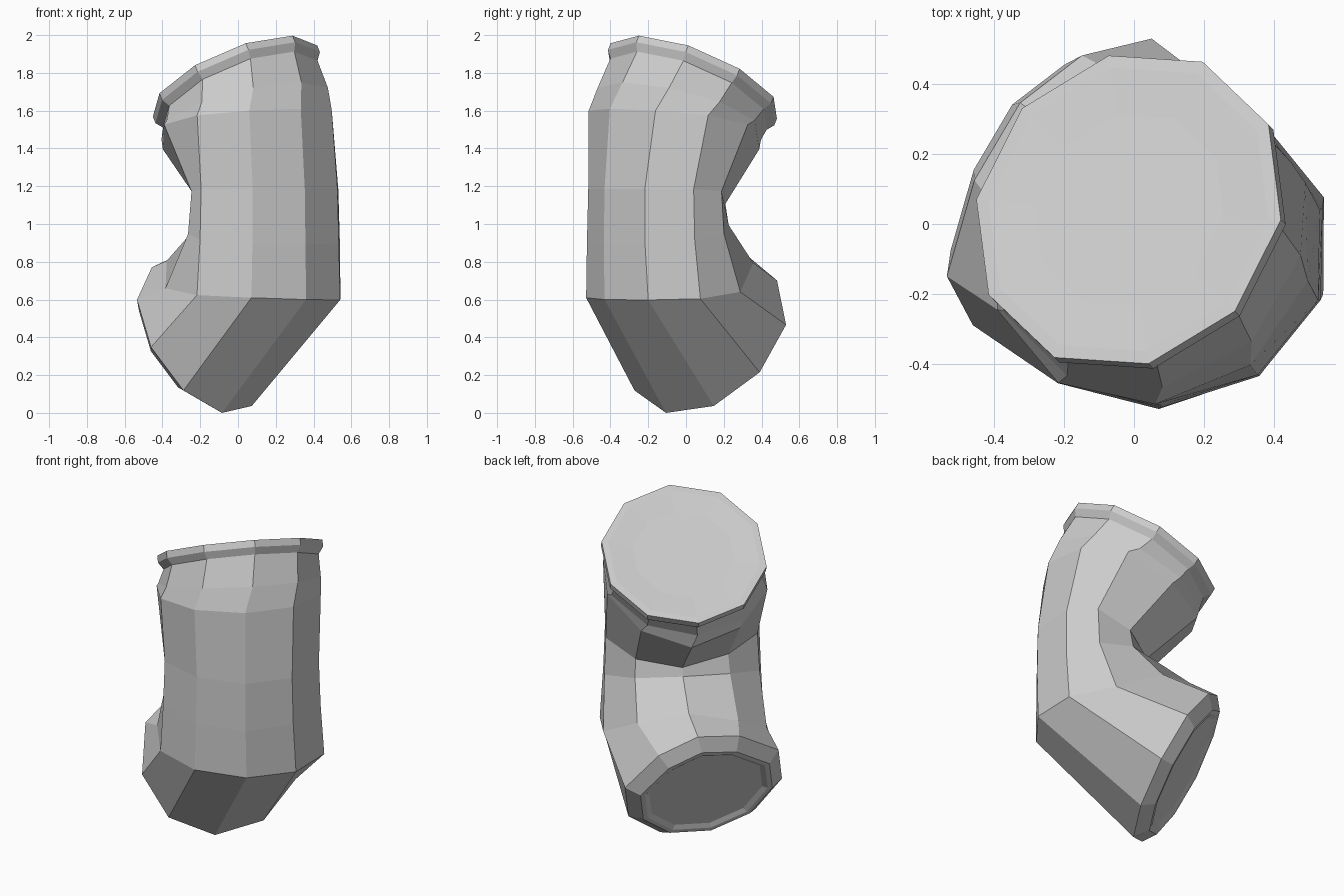
import bpy, bmesh
from math import sin, cos, pi, sqrt
from mathutils import Vector as V

if "Cube" in bpy.data.objects:
    bpy.data.objects.remove(bpy.data.objects["Cube"])

SIDES = 10
R = 0.5 ** 0.5

# Local frame: s runs along the bend (back-left), u across it, z up
def to_world(p):
    return V(((p.y - p.x) * R, (p.x + p.y) * R, p.z))

def ring(c, a, b, warp=0.0, scale=1.0, dent=0.0, pinch=0.0):
    """Ten-sided loop; a points to the outer side of the bend, b sideways.
    On the inner side, warp lifts, dent flattens and pinch narrows it."""
    pts = []
    for k in range(SIDES):
        t = 2 * pi * k / SIDES
        inner = max(0, -cos(t))
        side = sin(t) * ((1 - pinch) if inner > .5 else 1)
        p = V(c) + (V(a) * cos(t) + V(b) * side) * scale
        p.z += warp * inner ** 2
        p.x -= dent * sqrt(inner) * (1 - .35 * sin(t))
        pts.append(to_world(p))
    return pts

# Top rim and lower mouth: centre, outer axis, side axis, outward normal
tc, ta, tb, tn = V((.04, .018, 1.757)), V((-.42, .01, .24)), V((.02, .475, -.01)), V((.49, 0, .87))
ec, ea, eb, en = V((.23, -.06, .407)), V((-.245, -.075, -.407)), V((.035, .47, -.07)), V((.86, -.13, -.5))

def top(offset, scale):
    return ring(tc + tn * offset, ta, tb, 0, scale)

def end(offset, scale):
    return ring(ec + en * offset, ea, eb, 0, scale, pinch=.15)

rings = [
    # upper cap, lip and neck
    top(-.006, .62), top(.002, .92), top(0, 1), top(-.04, 1), top(-.08, .94),
    # bent body
    ring((-.05, 0, 1.60), (-.425, 0, .15), (-.01, .465, 0), -.05),
    ring((-.08, -.01, 1.56), (-.44, -.04, .05), (-.05, .475, 0), -.19),
    ring((-.13, -.01, 1.185), (-.425, -.045, 0), (-.09, .45, 0), -.12, dent=.22),
    ring((-.13, -.01, .93), (-.43, -.045, -.04), (-.09, .46, 0), .05, dent=.2),
    ring((-.11, -.005, .62), (-.45, -.045, -.02), (-.085, .48, -.01), .25, dent=.02),
    # lower mouth, bevelled with a shallow recess
    end(0, 1), end(.06, .84), end(.06, .78), end(.045, .72),
]

bm = bmesh.new()
loops = [[bm.verts.new(p) for p in r] for r in rings]
for a, b in zip(loops, loops[1:]):
    for k in range(SIDES):
        n = (k + 1) % SIDES
        bm.faces.new((a[k], a[n], b[n], b[k]))
bm.faces.new(loops[0])
bm.faces.new(loops[-1])
bmesh.ops.recalc_face_normals(bm, faces=bm.faces)
mesh = bpy.data.meshes.new("bent_pipe")
bm.to_mesh(mesh)
bm.free()
bpy.context.collection.objects.link(bpy.data.objects.new("bent_pipe", mesh))
